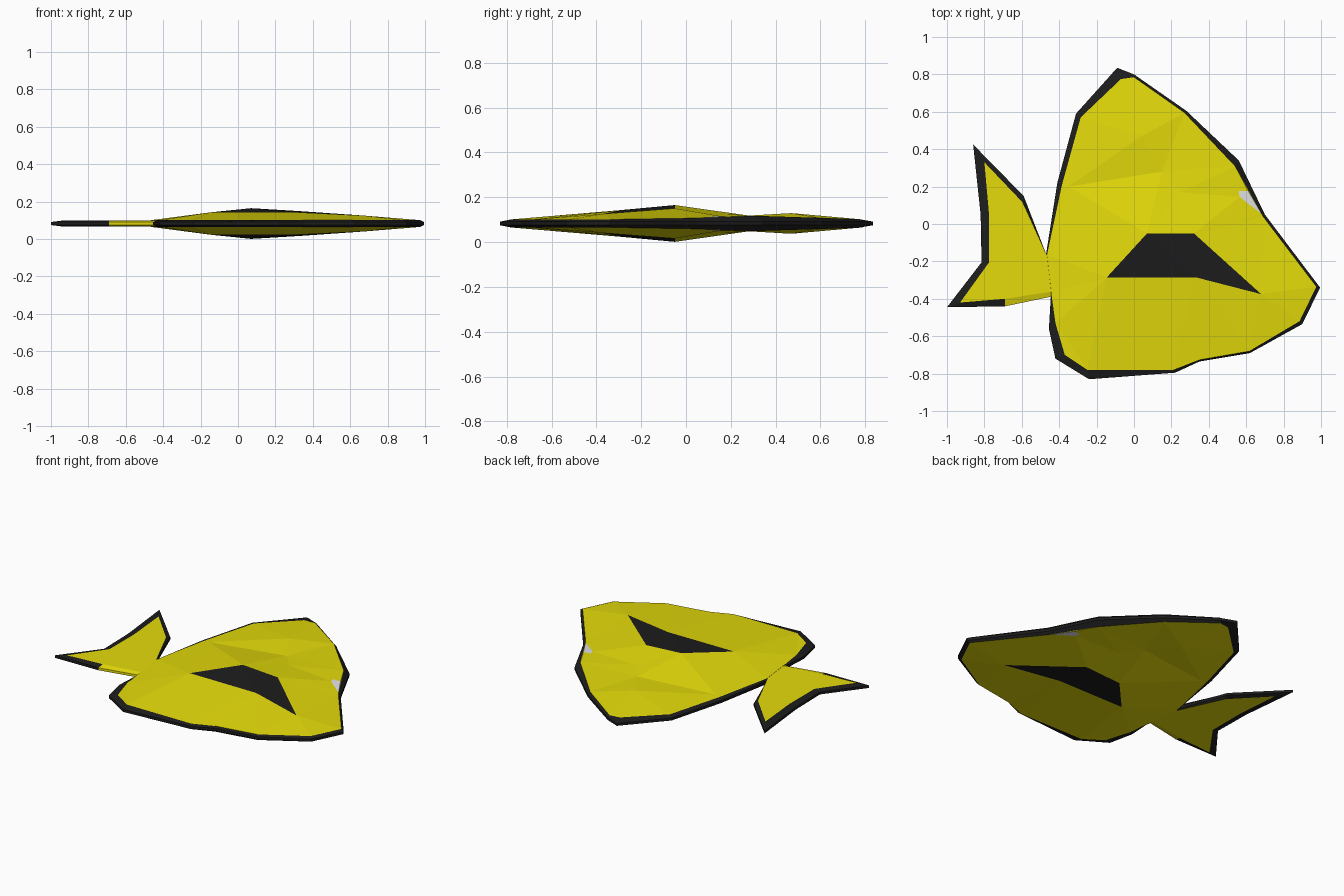
import bpy, bmesh
from mathutils import Vector
from mathutils.geometry import delaunay_2d_cdt

if "Cube" in bpy.data.objects:
    bpy.data.objects.remove(bpy.data.objects["Cube"])

MID = 0.083    # height of the fish's plane of symmetry
EDGE = 0.008   # half thickness at the outer edge


def material(name, rgb):
    m = bpy.data.materials.new(name)
    m.diffuse_color = (*rgb, 1)
    m.use_nodes = True
    m.node_tree.nodes["Principled BSDF"].inputs["Base Color"].default_value = m.diffuse_color
    return m


MATS = [material("yellow", (0.78, 0.71, 0.003)),
        material("black", (0.012, 0.012, 0.012)),
        material("light_grey", (0.8, 0.8, 0.83))]


def inside(x, y, poly):
    hit = False
    for a, b in zip(poly, poly[1:] + poly[:1]):
        if (a[1] > y) != (b[1] > y):
            if x < a[0] + (y - a[1]) * (b[0] - a[0]) / (b[1] - a[1]):
                hit = not hit
    return hit


def flat_part(name, rim, ridge=(), patches=(), plain_rim=()):
    """Mirrored low-poly shell: rim rows are outer x, y, inner x, y, inner half height."""
    n = len(rim)
    pts = [r[2:] for r in rim]
    border = list(range(n))[::-1]          # anticlockwise
    cuts = []
    for _, patch in patches:
        k, m = len(pts), len(patch)
        cuts += [(k + i, k + (i + 1) % m) for i in range(m)]
        pts += patch
    pts += ridge
    flat = [Vector(p[:2]) for p in pts]
    cuts += [(i, (i + 1) % n) for i in range(n)]
    border_poly = [pts[i] for i in border]
    vs, _, fs, ov, _, _ = delaunay_2d_cdt(flat, cuts, [], 0, 1e-5)

    bm = bmesh.new()
    outer, inner = {}, {}
    for s in (1, -1):
        # faceted flank, coloured by the region each facet falls in
        ring, top = {}, []
        for v, src in zip(vs, ov):
            h = pts[src[0]][2] if src else 0.03
            bv = bm.verts.new((v.x, v.y, MID + s * h))
            top.append(bv)
            for i in src:
                ring[i] = bv
        for f in fs:
            c = sum((vs[i] for i in f), Vector((0, 0))) / len(f)
            if not inside(c.x, c.y, border_poly):
                continue
            face = bm.faces.new([top[i] for i in f])
            for colour, patch in patches:
                if inside(c.x, c.y, patch):
                    face.material_index = colour
        inner[s] = ring
        outer[s] = [bm.verts.new((r[0], r[1], MID + s * EDGE)) for r in rim]
    # bevelled rim
    for i in range(n):
        j = (i + 1) % n
        loops = [(outer[1][i], outer[1][j], outer[-1][j], outer[-1][i])]
        loops += [(inner[s][i], inner[s][j], outer[s][j], outer[s][i]) for s in (1, -1)]
        for lp in loops:
            bm.faces.new(lp).material_index = 0 if i in plain_rim else 1
    bmesh.ops.recalc_face_normals(bm, faces=bm.faces)
    me = bpy.data.meshes.new(name)
    bm.to_mesh(me)
    bm.free()
    for m in MATS:
        me.materials.append(m)
    ob = bpy.data.objects.new(name, me)
    bpy.context.collection.objects.link(ob)
    return ob


# body with side fin and eye
body_rim = [
    (-.47, -.16, -.465, -.165, .018), (-.41, .22, -.385, .21, .018),
    (-.31, .59, -.285, .57, .018), (-.09, .835, -.07, .775, .018),
    (0, .80, 0, .785, .018), (.28, .605, .27, .595, .025),
    (.56, .34, .54, .31, .034), (.70, .05, .69, .04, .024),
    (.995, -.34, .975, -.335, .018), (.90, -.535, .885, -.52, .018),
    (.62, -.69, .615, -.68, .018), (.35, -.735, .345, -.727, .018),
    (.22, -.795, .21, -.78, .018), (-.24, -.83, -.25, -.78, .018),
    (-.42, -.72, -.37, -.70, .018), (-.455, -.56, -.42, -.53, .018),
    (-.445, -.39, -.44, -.385, .018)]
side_fin = [(-.145, -.285, .060), (.07, -.05, .082), (.32, -.05, .067),
            (.68, -.375, .042), (.33, -.285, .059)]
eye = [(.56, .175, .034), (.61, .177, .032), (.68, .055, .025), (.565, .145, .034)]
ridge = [(.04, .47, .046), (.15, .28, .035), (.25, .17, .042),
         (-.35, .20, .022), (-.38, -.35, .025)]
flat_part("fish_body", body_rim, ridge, [(1, side_fin), (2, eye)], plain_rim=(16,))

# forked tail
tail_rim = [
    (-.47, -.16, -.465, -.17, .017), (-.59, .15, -.595, .115, .017),
    (-.86, .425, -.80, .33, .017), (-.82, .05, -.775, .05, .017),
    (-.815, -.205, -.775, -.205, .017), (-1, -.445, -.93, -.42, .017),
    (-.69, -.44, -.69, -.40, .017), (-.45, -.39, -.40, -.355, .017)]
tail_rim.reverse()
flat_part("tail_fin", tail_rim, plain_rim=(0, 7))
